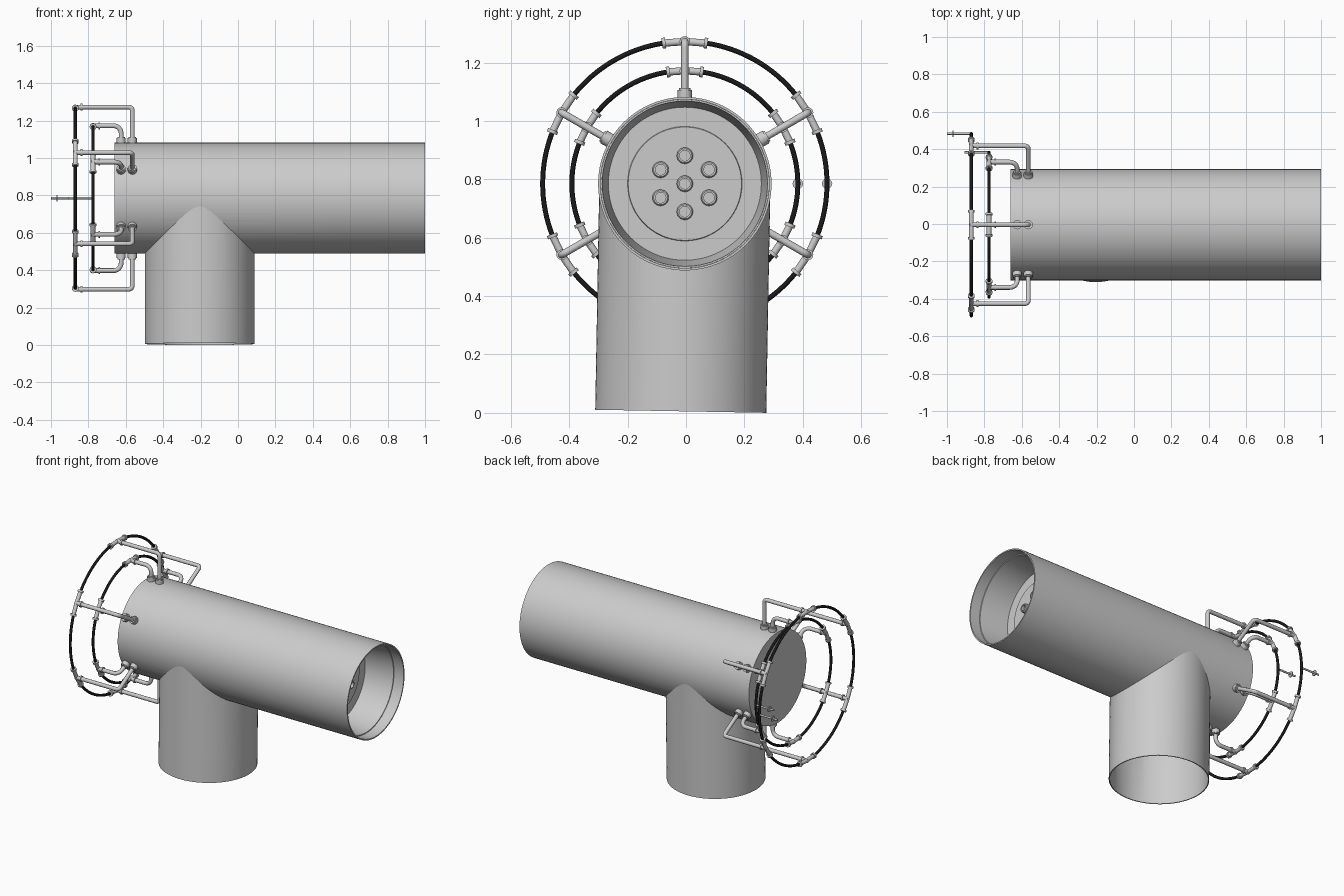
import bpy, bmesh
from math import pi, sin, cos, radians
from mathutils import Vector, Matrix

if "Cube" in bpy.data.objects:
    bpy.data.objects.remove(bpy.data.objects["Cube"])

CY, CZ = -0.004, 0.785          # axis of the main pipe
R = 0.297


def smooth(ob, angle=35):
    bpy.ops.object.select_all(action='DESELECT')
    ob.select_set(True)
    bpy.context.view_layer.objects.active = ob
    bpy.ops.object.shade_smooth_by_angle(angle=radians(angle))


def lathe(name, profile, places, seg=96):
    """Revolve (x, r) profile around local x, once per matrix in places."""
    me = bpy.data.meshes.new(name)
    bm = bmesh.new()
    for m in places:
        vs = [bm.verts.new((x, r, 0)) for x, r in profile]
        es = [bm.edges.new(p) for p in zip(vs, vs[1:])]
        bmesh.ops.spin(bm, geom=vs + es, axis=(1, 0, 0), cent=(0, 0, 0),
                       angle=2 * pi, steps=seg, use_duplicate=False)
        new = [v for v in bm.verts if not v.tag]
        bmesh.ops.transform(bm, matrix=m, verts=new)
        for v in new:
            v.tag = True
    bmesh.ops.remove_doubles(bm, verts=bm.verts, dist=1e-5)
    bmesh.ops.recalc_face_normals(bm, faces=bm.faces)
    bm.to_mesh(me)
    bm.free()
    ob = bpy.data.objects.new(name, me)
    bpy.context.collection.objects.link(ob)
    smooth(ob)
    return ob


def tubes(name, paths, radius, mat=None, res=4):
    """Round bars along every path, joined as one mesh."""
    cu = bpy.data.curves.new(name, 'CURVE')
    cu.dimensions = '3D'
    cu.bevel_depth, cu.bevel_resolution, cu.use_fill_caps = radius, res, True
    for path in paths:
        sp = cu.splines.new('POLY')
        sp.points.add(len(path) - 1)
        for p, co in zip(sp.points, path):
            p.co = (*co, 1)
    ob = bpy.data.objects.new(name, cu)
    bpy.context.collection.objects.link(ob)
    bpy.ops.object.select_all(action='DESELECT')
    ob.select_set(True)
    bpy.context.view_layer.objects.active = ob
    bpy.ops.object.convert(target='MESH')
    ob = bpy.context.view_layer.objects.active
    if mat:
        ob.data.materials.clear()
        ob.data.materials.append(mat)
    smooth(ob, 50)
    return ob


def cut(ob, cutter):
    mod = ob.modifiers.new("cut", 'BOOLEAN')
    mod.operation, mod.solver, mod.object = 'DIFFERENCE', 'EXACT', cutter
    bpy.context.view_layer.objects.active = ob
    bpy.ops.object.modifier_apply(modifier=mod.name)
    bpy.data.objects.remove(cutter)
    smooth(ob)


def P(x, r, a):
    return Vector((x, CY + r * cos(a), CZ + r * sin(a)))


axis = Matrix.Translation((0, CY, CZ))
tilt = radians(1.03)
stem = (Matrix.Translation((-0.205, -0.018, 0.0055)) @ Matrix.Rotation(-tilt, 4, 'X')
        @ Matrix.Rotation(-pi / 2, 4, 'Y'))

# main pipe with closed back end, and the slightly tilted branch pipe
main = lathe("main_pipe", [(-.66, 0), (-.66, R), (1, R), (1, .289), (-.64, .289), (-.64, 0)], [axis])
branch = lathe("branch_pipe", [(0, .287), (0, .293), (.78, .293), (.78, .287), (0, .287)], [stem])
cut(branch, lathe("branch_trim", [(-.7, 0), (-.7, R - .001), (1.1, R - .001), (1.1, 0)], [axis]))
cut(main, lathe("main_hole", [(.1, 0), (.1, .286), (.76, .286), (.76, 0)], [stem]))

# tapered liner with nozzle plate inside the open end
lathe("burner_plate", [(.93, .2885), (.93, .283), (.74, .262), (.74, .196), (.746, .194), (.746, 0)], [axis])
spots = [(0, 0)] + [(.096, radians(90 + 60 * i)) for i in range(6)]
lathe("nozzles", [(.745, .028), (.765, .028), (.77, .024), (.77, .018), (.75, .018), (.75, 0)],
      [Matrix.Translation(P(0, r, a)) for r, a in spots], 24)

black = bpy.data.materials.new("black_rubber")
black.diffuse_color = (0.01, 0.01, 0.01, 1)
black.use_nodes = True
black.node_tree.nodes["Principled BSDF"].inputs["Base Color"].default_value = black.diffuse_color

# two fuel rings: name, ring x, ring radius, inlet x, bend radius, tee half angle
for name, rx, rr, ix, bend, half in (("outer", -.87, .487, -.565, .02, radians(8.5)),
                                     ("inner", -.775, .387, -.625, .04, radians(8.5))):
    hoses, tees, pipes, collars, sockets, caps, feeds = ([] for _ in range(7))
    for i in range(6):
        a = radians(30 + 60 * i)
        # hose to the next station
        b0, b1 = a + half, a + pi / 3 - half
        hoses.append([P(rx, rr, b0 + (b1 - b0) * k / 16) for k in range(17)])
        # tee arms and their end collars
        e0, e1, mid = P(rx, rr, a - half), P(rx, rr, a + half), P(rx, rr, a)
        tees.append([e0, mid, e1])
        for e in (e0, e1):
            d = Vector((0, -(e.z - CZ), e.y - CY)).normalized()
            collars.append([e - d * .006, e + d * .006])
        collars.append([P(rx + .028, rr, a), P(rx + .038, rr, a)])
        # feed pipe bending inward to the main pipe
        arc = [P(ix - bend + bend * sin(t), rr - bend + bend * cos(t), a)
               for t in (pi / 2 * k / 8 for k in range(9))]
        pipes.append([P(rx - .008, rr, a)] + arc + [P(ix, R - .005, a)])
        sockets.append([P(ix, R - .01, a), P(ix, R + .024, a)])
        caps.append([P(ix, R + .024, a), P(ix, R + .03, a)])
    # supply inlet on the +y side
    feeds.append([P(rx, rr, 0), P(rx - .13, rr, 0)])
    flange = [[P(rx - .1, rr, 0), P(rx - .094, rr, 0)]]
    tubes(name + "_ring_hose", hoses, .0085, black)
    tubes(name + "_ring_tees", tees, .0125)
    tubes(name + "_ring_collars", collars, .0185)
    tubes(name + "_feed_pipes", pipes, .0125)
    tubes(name + "_sockets", sockets, .0245)
    tubes(name + "_socket_tops", caps, .02)
    tubes(name + "_supply_pipe", feeds, .006)
    tubes(name + "_supply_flange", flange, .018)
